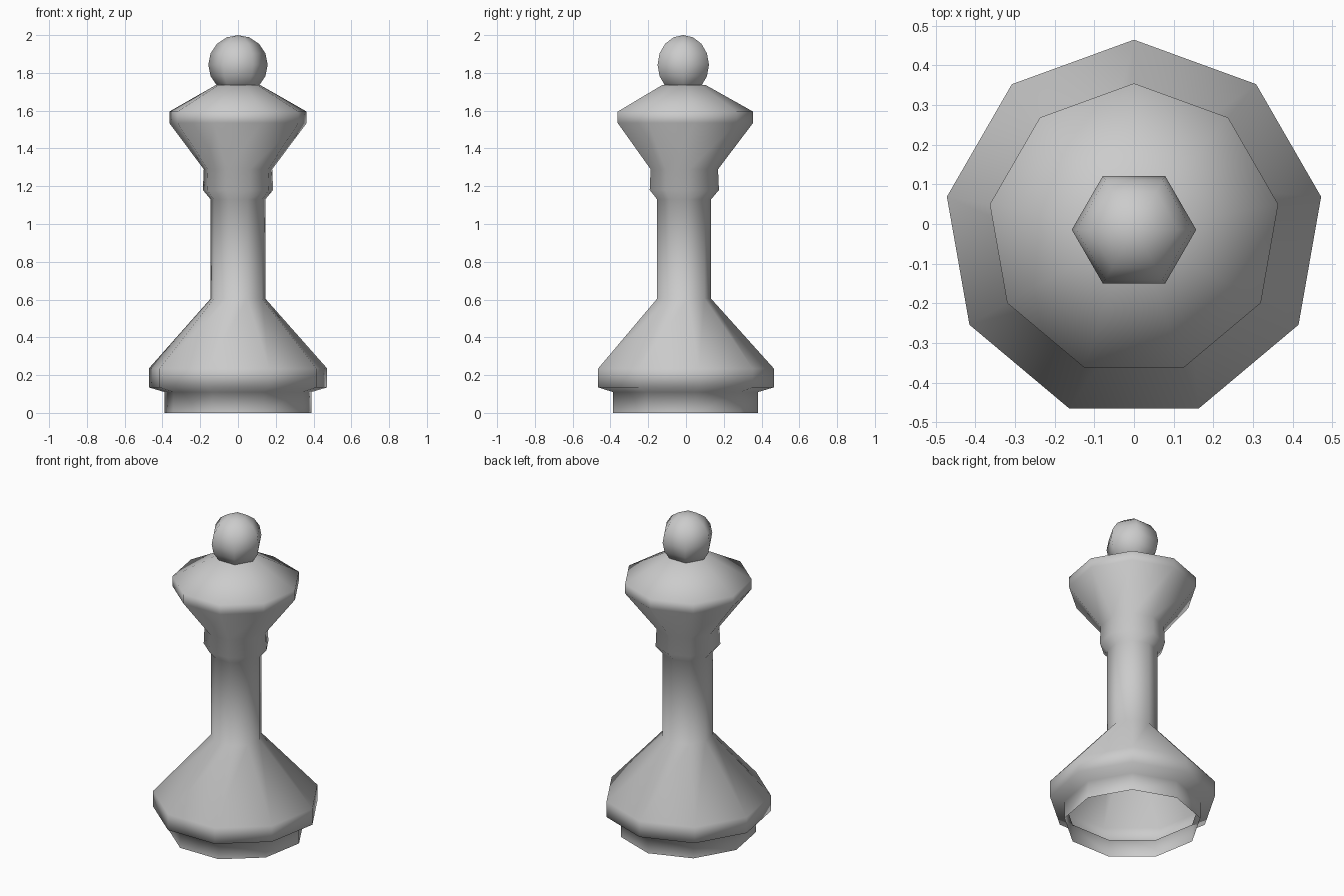
import bpy, bmesh, math
from mathutils import Matrix

if "Cube" in bpy.data.objects:
    bpy.data.objects.remove(bpy.data.objects["Cube"])

SIDES = 9
AXIS_Y = -0.0145  # nine-sided footprint centred by its bounds


def finish(name, bm):
    bmesh.ops.recalc_face_normals(bm, faces=bm.faces[:])
    mesh = bpy.data.meshes.new(name)
    bm.to_mesh(mesh)
    bm.free()
    mesh.shade_smooth()
    obj = bpy.data.objects.new(name, mesh)
    obj.location = (0, AXIS_Y, 0)
    bpy.context.collection.objects.link(obj)
    return obj


def lathe(name, profile):
    bm = bmesh.new()
    rings = []
    for r, z in profile:
        angles = [math.pi / 2 + math.tau * i / SIDES for i in range(SIDES)]
        rings.append([bm.verts.new((r * math.cos(a), r * math.sin(a), z)) for a in angles])
    for low, high in zip(rings, rings[1:]):
        for i in range(SIDES):
            j = (i + 1) % SIDES
            bm.faces.new((low[i], low[j], high[j], high[i]))
    bm.faces.new(rings[-1])  # flat top under the finial
    return finish(name, bm)


# Hollow turned body, open at the bottom: foot, flange, stem, collar, flared head
lathe("turned_body", [
    (0.395, 0.0), (0.395, 0.11), (0.4795, 0.135), (0.4795, 0.235),
    (0.147, 0.605), (0.147, 1.13), (0.189, 1.18), (0.184, 1.29),
    (0.3695, 1.535), (0.3695, 1.595), (0.12, 1.735),
])

# Six-sided ball on top
bm = bmesh.new()
bmesh.ops.create_uvsphere(
    bm, u_segments=6, v_segments=8, radius=0.157,
    matrix=Matrix.Translation((0, 0, 1.843)) @ Matrix.Rotation(math.pi / 2, 4, 'Z'))
finish("top_ball", bm)
